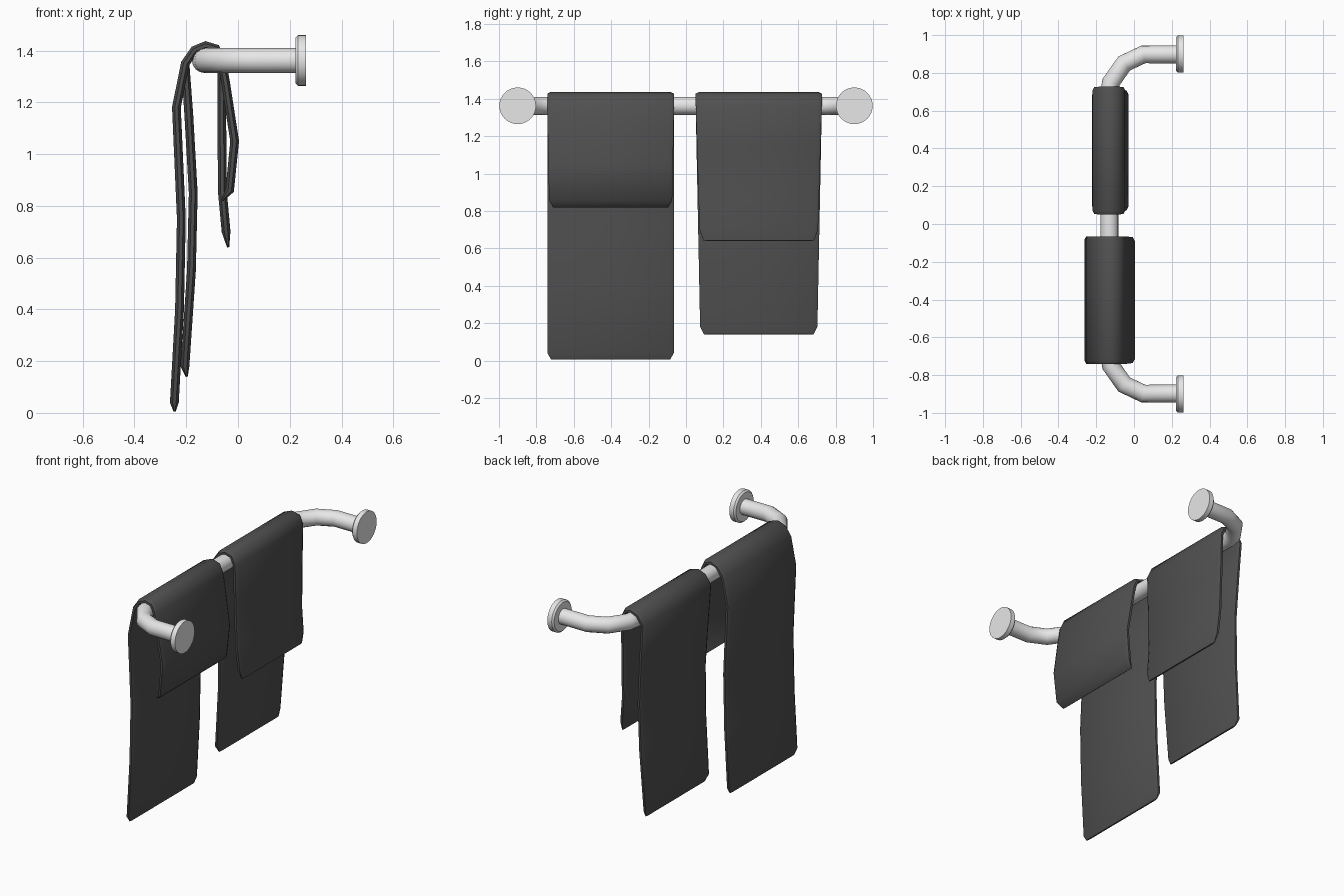
import bpy, bmesh, math
from mathutils import Vector

cube = bpy.data.objects.get("Cube")
if cube:
    bpy.data.objects.remove(cube, do_unlink=True)


def material(name, value):
    m = bpy.data.materials.new(name)
    m.use_nodes = True
    color = (value, value, value, 1)
    m.diffuse_color = color
    m.node_tree.nodes["Principled BSDF"].inputs["Base Color"].default_value = color
    return m


metal = material("pale metal", 0.8)
cloth = material("charcoal cloth", 0.08)


def loft(name, rings, mat, angle):
    """Skin closed rings of equal size and cap both ends."""
    bm = bmesh.new()
    loops = [[bm.verts.new(p) for p in ring] for ring in rings]
    for a, b in zip(loops, loops[1:]):
        for i in range(len(a)):
            j = (i + 1) % len(a)
            bm.faces.new((a[i], a[j], b[j], b[i]))
    bm.faces.new(loops[0])
    bm.faces.new(loops[-1])
    bmesh.ops.recalc_face_normals(bm, faces=bm.faces)
    mesh = bpy.data.meshes.new(name)
    bm.to_mesh(mesh)
    bm.free()
    mesh.materials.append(mat)
    ob = bpy.data.objects.new(name, mesh)
    bpy.context.collection.objects.link(ob)
    bpy.ops.object.select_all(action="DESELECT")
    ob.select_set(True)
    bpy.context.view_layer.objects.active = ob
    bpy.ops.object.shade_smooth_by_angle(angle=math.radians(angle))
    return ob


def tangent(path, i):
    before = path[max(i - 1, 0)]
    after = path[min(i + 1, len(path) - 1)]
    a = (path[i] - before).normalized()
    b = (after - path[i]).normalized()
    return (a + b).normalized()


def circle(center, normal, radius, n):
    up = Vector((0, 0, 1))
    side = up.cross(normal).normalized()
    turn = [2 * math.pi * k / n for k in range(n)]
    return [center + radius * (side * math.cos(t) + up * math.sin(t)) for t in turn]


BAR_Z, BAR_R = 1.362, 0.048

# Bent rail, mirrored front to back
half = [(0.235, 0.898), (0.05, 0.898), (-0.052, 0.85), (-0.122, 0.75), (-0.13, 0.70)]
points = half + [(x, -y) for x, y in reversed(half)]
rail = [Vector((x, y, BAR_Z)) for x, y in points]
loft("towel_rail", [circle(p, tangent(rail, i), BAR_R, 16) for i, p in enumerate(rail)],
     metal, 50)

# Wall flanges with a chamfered inner rim
for label, y in (("right", -0.9), ("left", 0.9)):
    rims = [(0.222, 0.088), (0.232, 0.098), (0.262, 0.098)]
    loft(label + "_wall_flange",
         [circle(Vector((x, y, BAR_Z)), Vector((1, 0, 0)), r, 32) for x, r in rims],
         metal, 30)


def towel(name, path, middle, width_at, thick=0.017):
    """Folded cloth strip: a chamfered section swept along an x,z path."""
    pts = [Vector((x, 0, z)) for x, z in path]
    rings = []
    last = len(pts) - 1
    for i, p in enumerate(pts):
        t = tangent(pts, i)
        n = Vector((-t.z, 0, t.x))
        end = i in (0, last)
        h = thick * (0.25 if end else 1)
        w = width_at(p.z, p.x) - (0.02 if end else 0)
        section = [(-w, -h * 0.4), (-w + 0.02, -h), (w - 0.02, -h), (w, -h * 0.4),
                   (w, h * 0.4), (w - 0.02, h), (-w + 0.02, h), (-w, h * 0.4)]
        rings.append([p + Vector((0, middle + a, 0)) + n * b for a, b in section])
    return loft(name, rings, cloth, 50)


# Fold over the rail, shared by both towels
fold = [(-0.204, 1.35), (-0.168, 1.402), (-0.125, 1.42), (-0.085, 1.408), (-0.063, 1.36)]

long_path = [(-0.245, 0.005), (-0.246, 0.04), (-0.226, 0.4), (-0.219, 0.75),
             (-0.238, 1.18)] + fold + [(-0.047, 1.27), (-0.013, 1.05),
                                       (-0.032, 0.86), (-0.062, 0.82)]
short_path = [(-0.198, 0.14), (-0.205, 0.18), (-0.18, 0.55), (-0.173, 0.85),
              (-0.19, 1.15)] + fold + [(-0.063, 1.15), (-0.06, 0.85),
                                       (-0.046, 0.7), (-0.038, 0.64)]


def long_width(z, x):
    return 0.338 if x < -0.1 else 0.338 - 0.02 * max(0, 1.3 - z)


def short_width(z, x):
    drop = max(0, 1.4 - z)
    return 0.338 - (0.02 if x < -0.1 else 0.03) * drop


towel("long_towel", long_path, -0.403, long_width)
towel("short_towel", short_path, 0.389, short_width)
